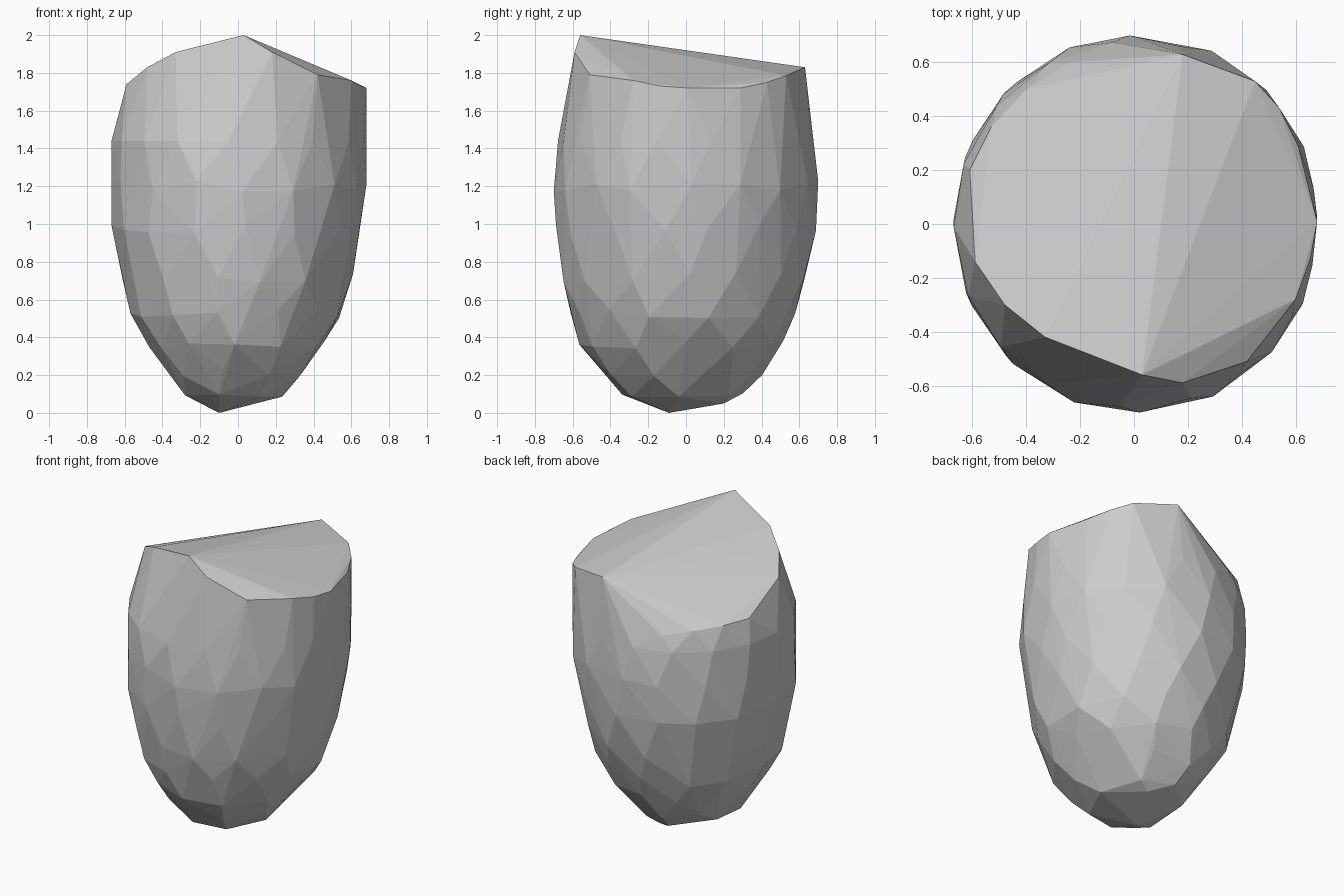
import bpy, bmesh, math, random

random.seed(4)
bm = bmesh.new()

# egg-shaped body: staggered faceted rings
# (height, centre x, centre y, x radius, y radius, sides)
RINGS = [(0.11, -0.04, -0.02, 0.275, 0.325, 7),
         (0.22, -0.02, -0.02, 0.37, 0.435, 9),
         (0.36, -0.005, -0.025, 0.465, 0.54, 12),
         (0.52, -0.01, -0.02, 0.56, 0.60, 13),
         (0.72, 0, -0.01, 0.61, 0.65, 14),
         (0.97, -0.01, 0, 0.66, 0.69, 15),
         (1.20, 0.01, 0, 0.68, 0.705, 16),
         (1.44, 0.005, 0, 0.675, 0.68, 17)]
for i, (z, cx, cy, rx, ry, n) in enumerate(RINGS):
    jitter = 0.03 if z < 1.4 else 0
    for k in range(n):
        a = math.tau * (k + 0.5 * (i % 2) + random.uniform(-0.12, 0.12)) / n
        x = max(-0.68, min(0.68, cx + rx * math.cos(a)))
        y = max(-0.70, min(0.70, cy + ry * math.sin(a)))
        bm.verts.new((x, y, z + random.uniform(-jitter, jitter)))

# underside tip
for p in [(-0.10, -0.09, 0), (0.06, 0.20, 0.05), (-0.18, -0.2, 0.06)]:
    bm.verts.new(p)

# slanted broken rim, anticlockwise from the peak
RIM = [(0.03, -0.56, 2.0), (0.18, -0.59, 1.91), (0.42, -0.51, 1.79),
       (0.60, -0.28, 1.76), (0.655, -0.13, 1.73), (0.68, 0.01, 1.72),
       (0.61, 0.29, 1.72), (0.54, 0.43, 1.75), (0.45, 0.53, 1.785),
       (0.18, 0.63, 1.83), (-0.24, 0.60, 1.54), (-0.40, 0.50, 1.57),
       (-0.53, 0.36, 1.59), (-0.61, 0.20, 1.60), (-0.59, -0.14, 1.74),
       (-0.48, -0.30, 1.83), (-0.33, -0.42, 1.91)]
for p in RIM:
    bm.verts.new(p)

# wrap everything in a faceted convex skin
res = bmesh.ops.convex_hull(bm, input=bm.verts[:])
loose = {g for g in res["geom_interior"] + res["geom_unused"]
         if isinstance(g, bmesh.types.BMVert)}
bmesh.ops.delete(bm, geom=list(loose), context='VERTS')
bmesh.ops.recalc_face_normals(bm, faces=bm.faces[:])

mesh = bpy.data.meshes.new("stone")
bm.to_mesh(mesh)
bm.free()
stone = bpy.data.objects.new("stone", mesh)
bpy.context.collection.objects.link(stone)
